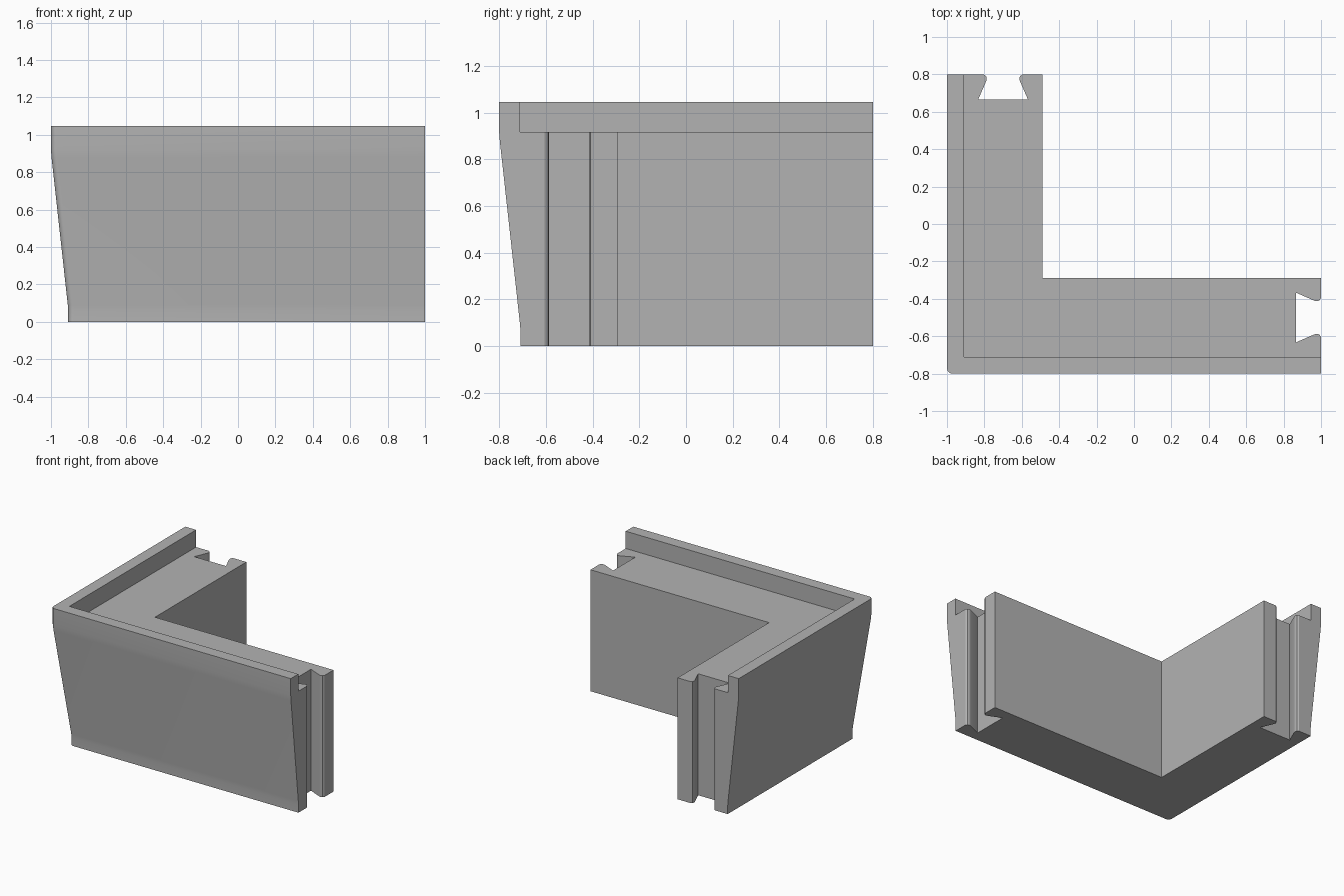
import bpy
import bmesh
from math import cos, sin, pi, radians
from mathutils import Vector

cube = bpy.data.objects.get("Cube")
if cube:
    bpy.data.objects.remove(cube, do_unlink=True)

HEIGHT, FLOOR, LIP, WIDTH = 1.046, 0.916, 0.09, 0.51
LENGTH_X, LENGTH_Y, RADIUS = 2.0, 1.6, 0.03

grey = bpy.data.materials.new("plain_grey")
grey.use_nodes = True
grey.diffuse_color = (0.45, 0.45, 0.45, 1)
grey.node_tree.nodes["Principled BSDF"].inputs["Base Color"].default_value = grey.diffuse_color


def loft(name, rings):
    """Closed solid through a stack of matching rings."""
    bm = bmesh.new()
    loops = [[bm.verts.new(p) for p in ring] for ring in rings]
    for low, high in zip(loops, loops[1:]):
        for i in range(len(low)):
            j = (i + 1) % len(low)
            bm.faces.new((low[i], low[j], high[j], high[i]))
    bm.faces.new(loops[0][::-1])
    bm.faces.new(loops[-1])
    bmesh.ops.recalc_face_normals(bm, faces=bm.faces)
    mesh = bpy.data.meshes.new(name)
    bm.to_mesh(mesh)
    bm.free()
    obj = bpy.data.objects.new(name, mesh)
    bpy.context.collection.objects.link(obj)
    obj.data.materials.append(grey)
    return obj


def place(u, v, z):
    """Measure from the outer corner of the wall."""
    return Vector((u - 1, v - 0.8, z))


def outline(inset, z):
    """L-shaped plan with a rounded outer corner."""
    c = inset + RADIUS
    arc = [(c + RADIUS * cos(a), c + RADIUS * sin(a))
           for a in (pi + i * pi / 12 for i in range(7))]
    ends = [(LENGTH_X, inset), (LENGTH_X, WIDTH), (WIDTH, WIDTH),
            (WIDTH, LENGTH_Y), (inset, LENGTH_Y)]
    return [place(u, v, z) for u, v in arc + ends]


def prism(name, points, low, high):
    return loft(name, [[place(u, v, z) for u, v in points] for z in (low, high)])


# Wall with a plinth, sloping outer faces and an upright rim
levels = [(0.092, 0), (0.092, 0.06), (0.09, 0.09), (0.003, 0.88), (0, 0.92), (0, HEIGHT)]
wall = loft("corner_wall", [outline(inset, z) for inset, z in levels])

# Ledge behind the rim
cutters = [prism("ledge_cutter", [(LIP, LIP), (3, LIP), (3, 3), (LIP, 3)], FLOOR, 2)]

# Dovetail slots with rounded mouths, one at each end
half = [(0.134, 0.133), (0.036, 0.09), (0.022, 0.087), (0.009, 0.091), (0, 0.105), (-0.1, 0.105)]
slot = [(d, 0.3 + h) for d, h in half] + [(d, 0.3 - h) for d, h in reversed(half)]
cutters.append(prism("right_slot_cutter", [(LENGTH_X - d, h) for d, h in slot], -1, 0.98))
cutters.append(prism("back_slot_cutter", [(h, LENGTH_Y - d) for d, h in slot], -1, 0.98))

for cutter in cutters:
    cutter.hide_render = True
    mod = wall.modifiers.new(cutter.name, 'BOOLEAN')
    mod.operation = 'DIFFERENCE'
    mod.solver = 'EXACT'
    mod.object = cutter

# Keep the cut result and drop the cutters
graph = bpy.context.evaluated_depsgraph_get()
result = bpy.data.meshes.new_from_object(wall.evaluated_get(graph))
wall.modifiers.clear()
wall.data = result
for cutter in cutters:
    bpy.data.objects.remove(cutter, do_unlink=True)

bpy.ops.object.select_all(action='DESELECT')
wall.select_set(True)
bpy.context.view_layer.objects.active = wall
bpy.ops.object.shade_smooth_by_angle(angle=radians(30))
